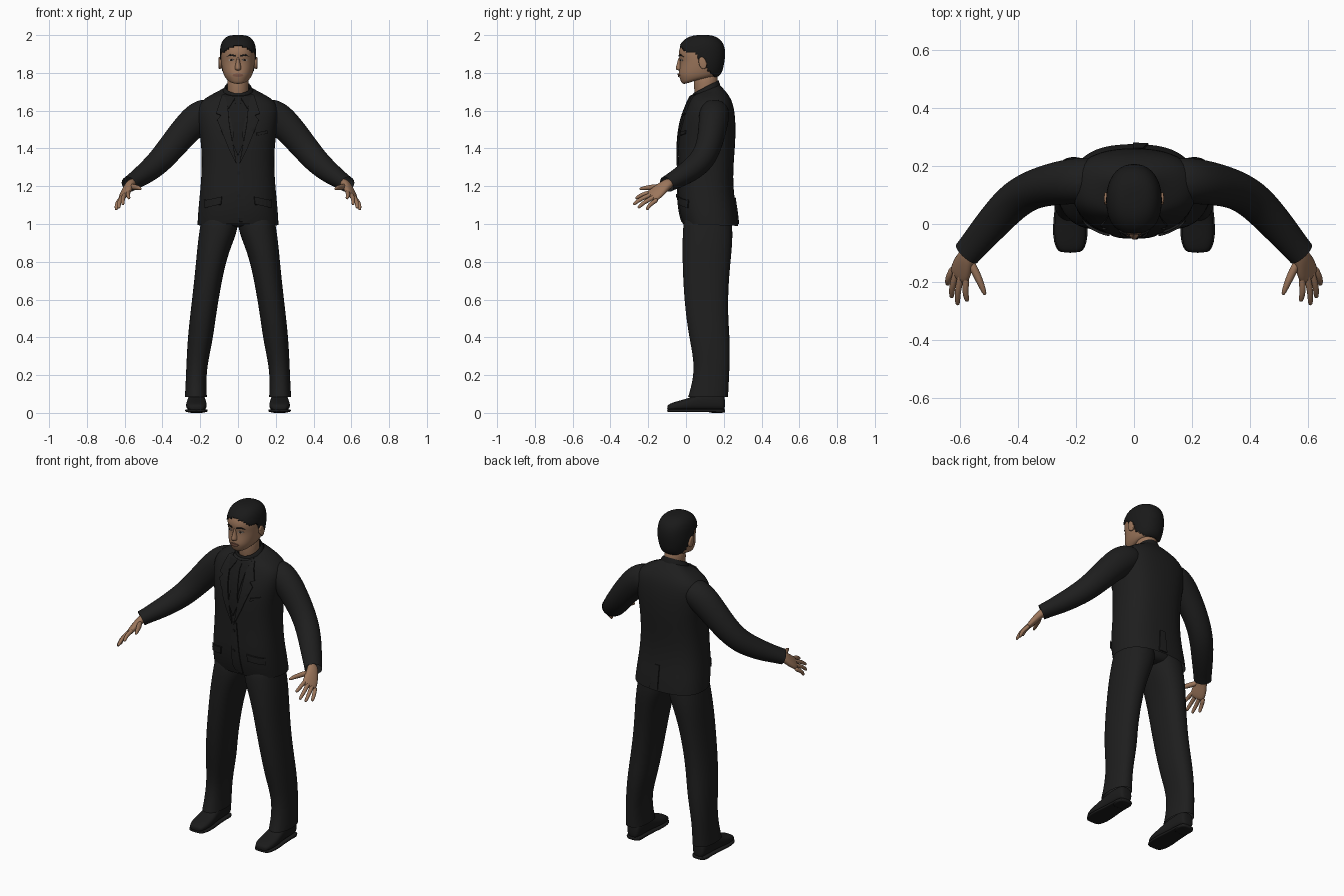
import bpy, bmesh, math
from mathutils import Vector
from mathutils.bvhtree import BVHTree

start_cube = bpy.data.objects.get("Cube")
if start_cube:
    bpy.data.objects.remove(start_cube, do_unlink=True)


def material(name, r, g, b):
    mat = bpy.data.materials.new(name)
    mat.use_nodes = True
    mat.diffuse_color = (r, g, b, 1)
    shader = next(n for n in mat.node_tree.nodes if n.type == 'BSDF_PRINCIPLED')
    shader.inputs["Base Color"].default_value = (r, g, b, 1)
    shader.inputs["Roughness"].default_value = 0.8
    return mat


SKIN = material("brown skin", 0.33, 0.18, 0.105)
LIP = material("dark lip", 0.22, 0.10, 0.065)
EYE = material("eye white", 0.35, 0.30, 0.26)
IRIS = material("dark iris", 0.02, 0.013, 0.01)
HAIR = material("black hair", 0.01, 0.01, 0.01)
SUIT = material("black suit cloth", 0.013, 0.013, 0.013)
SHIRT = material("black shirt cloth", 0.011, 0.011, 0.011)
SHOE = material("black leather", 0.011, 0.011, 0.011)


def ring(center, u, v, power=2.0, count=20):
    """Superellipse section spanned by half axes u and v."""
    points = []
    for i in range(count):
        a = math.tau * i / count
        c, s = math.cos(a), math.sin(a)
        points.append(Vector(center)
                      + Vector(u) * math.copysign(abs(c) ** (2 / power), c)
                      + Vector(v) * math.copysign(abs(s) ** (2 / power), s))
    return points


def level_ring(z_front, z_back, x0, x1, y0, y1, power=2.0):
    """Near-horizontal section between the given limits."""
    return ring(((x0 + x1) / 2, (y0 + y1) / 2, (z_front + z_back) / 2),
                ((x1 - x0) / 2, 0, 0),
                (0, (y1 - y0) / 2, (z_back - z_front) / 2), power)


def centred(rows, power=2.0):
    return [level_ring(zf, zb, -w, w, y0, y1, power) for zf, zb, w, y0, y1 in rows]


def tube(path, side, power=2.0, count=12):
    """Sections along a path of (x, y, z, half width, half thickness)."""
    pts = [Vector(p[:3]) for p in path]
    rings = []
    for i, p in enumerate(path):
        tangent = (pts[min(i + 1, len(pts) - 1)] - pts[max(i - 1, 0)]).normalized()
        u = Vector(side)
        u = (u - tangent * u.dot(tangent)).normalized()
        rings.append(ring(pts[i], u * p[3], tangent.cross(u) * p[4], power, count))
    return rings


def build(name, lofts, mat, mirror=False, caps=(True, True), levels=2):
    """Skin one or more stacks of sections into a smooth object."""
    bm = bmesh.new()
    for rings in lofts:
        loops = [[bm.verts.new(p) for p in r] for r in rings]
        n = len(loops[0])
        for a, b in zip(loops, loops[1:]):
            for i in range(n):
                j = (i + 1) % n
                bm.faces.new((a[i], a[j], b[j], b[i]))
        if caps[0]:
            bm.faces.new(loops[0][::-1])
        if caps[1]:
            bm.faces.new(loops[-1])
    bmesh.ops.recalc_face_normals(bm, faces=bm.faces)
    return finish(name, bm, mat, mirror, levels)


def finish(name, bm, mat, mirror=False, levels=0, thickness=0.0, offset=0.0, smooth=True):
    mesh = bpy.data.meshes.new(name)
    bm.to_mesh(mesh)
    bm.free()
    mesh.materials.clear()
    mesh.materials.append(mat)
    for poly in mesh.polygons:
        poly.use_smooth = smooth
    obj = bpy.data.objects.new(name, mesh)
    bpy.context.scene.collection.objects.link(obj)
    if mirror:
        obj.modifiers.new("mirror", 'MIRROR').use_mirror_merge = False
    if levels:
        sub = obj.modifiers.new("smooth", 'SUBSURF')
        sub.levels = sub.render_levels = levels
    if thickness:
        solid = obj.modifiers.new("thickness", 'SOLIDIFY')
        solid.thickness, solid.offset = thickness, offset
    return obj


def plate(name, outline, target, mat, mirror=True, lift=0.002, step=0.02, facing=-1, thick=0.008):
    """Thin panel drawn in x and z, draped over the front or back of a part."""
    bpy.context.view_layer.update()
    tree = BVHTree.FromObject(target, bpy.context.evaluated_depsgraph_get())
    bm = bmesh.new()
    bm.faces.new([bm.verts.new((x, 0, z)) for x, z in outline])
    for axis, normal in ((0, (1, 0, 0)), (1, (0, 0, 1))):
        low, high = min(p[axis] for p in outline), max(p[axis] for p in outline)
        for k in range(1, math.ceil((high - low) / step)):
            bmesh.ops.bisect_plane(bm, geom=bm.verts[:] + bm.edges[:] + bm.faces[:],
                                   plane_co=Vector(normal) * (low + k * step), plane_no=normal)
    bmesh.ops.triangulate(bm, faces=bm.faces)
    for v in bm.verts:
        hit = tree.ray_cast(Vector((v.co.x, facing, v.co.z)), Vector((0, -facing, 0)))[0]
        if hit is None:
            hit = tree.find_nearest(Vector((v.co.x, 0.05, v.co.z)))[0]
        v.co.y = hit.y + facing * lift
    return finish(name, bm, mat, mirror, thickness=thick, smooth=False)


def almond(x, z, w, h, count=10):
    return [(x + w * math.cos(math.tau * i / count), z + h * math.sin(math.tau * i / count))
            for i in range(count)]


# Jacket body
jacket = build("jacket", [centred([
    (1.0, 0.99, 0.217, -0.018, 0.278), (1.06, 1.06, 0.214, -0.036, 0.272),
    (1.15, 1.15, 0.205, -0.046, 0.256), (1.25, 1.25, 0.196, -0.043, 0.25),
    (1.35, 1.35, 0.193, -0.043, 0.256), (1.45, 1.45, 0.2, -0.043, 0.264),
    (1.55, 1.55, 0.218, -0.027, 0.264), (1.62, 1.625, 0.22, 0.0, 0.254),
    (1.66, 1.67, 0.18, 0.018, 0.236), (1.68, 1.705, 0.125, 0.03, 0.21),
    (1.68, 1.735, 0.08, 0.04, 0.18)], 2.5)], SUIT, caps=(False, False))

# Sleeves, bent forward at the elbow
build("sleeves", [tube([
    (0.11, 0.15, 1.61, 0.08, 0.07), (0.2, 0.15, 1.575, 0.082, 0.09),
    (0.27, 0.14, 1.505, 0.076, 0.083), (0.35, 0.122, 1.41, 0.068, 0.074),
    (0.42, 0.08, 1.325, 0.068, 0.068), (0.5, -0.01, 1.26, 0.06, 0.057),
    (0.555, -0.075, 1.225, 0.052, 0.045), (0.578, -0.102, 1.21, 0.05, 0.043)],
    (0.3, 1, 0), count=16)], SUIT, mirror=True, caps=(True, False))

# Trousers
build("trouser_legs", [[level_ring(z, z, *limits, 2.3) for z, *limits in (
    (1.08, 0.0, 0.185, -0.005, 0.235), (0.98, -0.004, 0.203, -0.018, 0.248),
    (0.9, 0.028, 0.214, -0.02, 0.247), (0.8, 0.064, 0.223, -0.02, 0.237),
    (0.65, 0.094, 0.238, -0.014, 0.224), (0.5, 0.118, 0.256, 0.0, 0.224),
    (0.38, 0.134, 0.268, 0.02, 0.234), (0.25, 0.163, 0.274, 0.045, 0.232),
    (0.15, 0.168, 0.278, 0.03, 0.227), (0.085, 0.164, 0.282, 0.01, 0.224))]],
    SUIT, mirror=True, caps=(True, False))
build("trouser_seat", [centred([
    (0.985, 0.975, 0.09, 0.03, 0.2), (1.0, 1.0, 0.17, -0.005, 0.235),
    (1.1, 1.1, 0.185, -0.01, 0.235)], 2.4)], SUIT)

# Shoes with flat soles and heels
shoe_rows = ((-0.1, 0.03, 0.034), (-0.085, 0.046, 0.046), (-0.04, 0.057, 0.06),
             (0.02, 0.054, 0.076), (0.06, 0.048, 0.1), (0.14, 0.045, 0.11),
             (0.19, 0.042, 0.105), (0.207, 0.03, 0.085))
build("shoes", [[ring((0.22, y, h / 2 + 0.008), (w, 0, 0), (0, 0, h / 2 - 0.004), 2.6)
                 for y, w, h in shoe_rows]], SHOE, mirror=True)
build("soles", [[ring((0.22, y, 0.012), (w + 0.005, 0, 0), (0, 0, 0.008), 5)
                 for y, w, h in shoe_rows]], SHOE, mirror=True, levels=1)
build("heels", [[level_ring(z, z, 0.174, 0.266, 0.12, 0.208, 3) for z in (0, 0.004, 0.016, 0.02)]],
      SHOE, mirror=True, levels=1)

# Hands: palm, fingers and thumb
knuckles = ((0.58, -0.192, 1.166), (0.6, -0.19, 1.153), (0.617, -0.178, 1.137), (0.63, -0.163, 1.121))
tips = ((0.577, -0.268, 1.135), (0.61, -0.28, 1.103), (0.631, -0.255, 1.085), (0.645, -0.21, 1.075))
across = Vector(knuckles[0]) - Vector(knuckles[3])
hand = [tube([(0.555, -0.075, 1.225, 0.03, 0.024), (0.577, -0.11, 1.205, 0.032, 0.023),
              (0.59, -0.14, 1.178, 0.043, 0.021), (0.602, -0.172, 1.152, 0.046, 0.017),
              (0.608, -0.19, 1.138, 0.038, 0.012)], across, 2.4)]
for base, tip in zip(knuckles, tips):
    a, b = Vector(base), Vector(tip)
    root, bend = a.lerp(b, -0.25), a.lerp(b, 0.5) + Vector((0.006, -0.004, 0.006))
    hand.append(tube([(*root, 0.01, 0.01), (*a, 0.0125, 0.0125), (*bend, 0.011, 0.011),
                      (*a.lerp(b, 0.92), 0.0095, 0.009), (*b, 0.005, 0.005)], across))
hand.append(tube([(0.572, -0.12, 1.2, 0.014, 0.014), (0.548, -0.165, 1.195, 0.016, 0.015),
                  (0.53, -0.205, 1.193, 0.0125, 0.0125), (0.517, -0.238, 1.187, 0.009, 0.008),
                  (0.514, -0.246, 1.185, 0.004, 0.004)], (0, 0, 1)))
build("hands", hand, SKIN, mirror=True, levels=1)

# Head, neck, nose and ears
head = build("head", [centred([
    (1.738, 1.768, 0.03, -0.008, 0.07), (1.745, 1.775, 0.053, -0.024, 0.12),
    (1.765, 1.78, 0.067, -0.032, 0.16), (1.79, 1.795, 0.078, -0.041, 0.182),
    (1.825, 1.825, 0.086, -0.036, 0.193), (1.865, 1.865, 0.091, -0.031, 0.2),
    (1.897, 1.897, 0.092, -0.042, 0.204), (1.935, 1.935, 0.09, -0.035, 0.201),
    (1.967, 1.967, 0.08, -0.015, 0.186), (1.988, 1.988, 0.058, 0.02, 0.155),
    (1.995, 1.995, 0.028, 0.06, 0.12)], 2.2)], SKIN)
build("neck", [centred([(1.64, 1.66, 0.058, 0.05, 0.17), (1.72, 1.74, 0.057, 0.042, 0.168),
                        (1.8, 1.81, 0.06, 0.035, 0.172)])], SKIN)
build("nose", [centred([(1.888, 1.888, 0.008, -0.04, 0), (1.85, 1.85, 0.012, -0.047, 0),
                        (1.825, 1.825, 0.019, -0.057, 0), (1.812, 1.812, 0.016, -0.05, 0)])], SKIN)
build("ears", [[ring((x, 0.088, 1.852), (0, 0.021 * s, 0.004), (0, -0.008, 0.034 * s))
                for x, s in ((0.08, 0.7), (0.092, 0.9), (0.1, 1), (0.104, 0.8))]], SKIN, mirror=True, levels=1)

# Short hair, grown from the scalp above the hairline
hairline = ((-0.06, 1.955), (-0.02, 1.935), (0.0, 1.91), (0.055, 1.905), (0.06, 1.875),
            (0.105, 1.87), (0.115, 1.815), (0.15, 1.785), (0.3, 1.77))


def hairline_height(y):
    for (y0, z0), (y1, z1) in zip(hairline, hairline[1:]):
        if y <= y1:
            return z0 + (z1 - z0) * (y - y0) / (y1 - y0)
    return hairline[-1][1]


bpy.context.view_layer.update()
scalp = head.evaluated_get(bpy.context.evaluated_depsgraph_get()).to_mesh()
bm = bmesh.new()
bm.from_mesh(scalp)
bare = [f for f in bm.faces if f.calc_center_median().z < hairline_height(f.calc_center_median().y)]
bmesh.ops.delete(bm, geom=bare, context='FACES')
bm.normal_update()
for v in bm.verts:
    v.co += v.normal * 0.006
finish("hair", bm, HAIR, thickness=0.008, offset=-1)

# Face details
plate("eyes", almond(0.036, 1.868, 0.015, 0.0055), head, EYE, step=0.01, thick=0.004)
plate("irises", almond(0.036, 1.868, 0.006, 0.0055), head, IRIS, lift=0.004, step=0.01, thick=0.003)
plate("eyebrows", [(0.014, 1.886), (0.04, 1.891), (0.06, 1.885), (0.042, 1.899), (0.015, 1.894)],
      head, HAIR, step=0.01, thick=0.005)
plate("lips", almond(0, 1.788, 0.028, 0.009), head, LIP, mirror=False, lift=0.003, step=0.01)

# Collar, shirt front and tie
build("shirt_collar", [centred([(1.665, 1.73, 0.084, 0.032, 0.184), (1.682, 1.75, 0.077, 0.034, 0.178),
                                (1.692, 1.762, 0.068, 0.038, 0.172)])], SHIRT, caps=(False, False))
plate("shirt_front", [(-0.06, 1.67), (0, 1.36), (0.06, 1.67)], jacket, SHIRT, mirror=False, lift=0.001)
plate("collar_points", [(0.012, 1.672), (0.05, 1.61), (0.072, 1.685)], jacket, SHIRT, lift=0.007)
plate("tie", [(-0.02, 1.672), (-0.013, 1.63), (-0.03, 1.43), (0, 1.36), (0.03, 1.43),
              (0.013, 1.63), (0.02, 1.672)], jacket, SHIRT, mirror=False, lift=0.006)

# Lapels, pockets, buttons and seams
plate("lapels", [(0.006, 1.31), (0.05, 1.4), (0.11, 1.55), (0.09, 1.575), (0.115, 1.585),
                 (0.085, 1.68), (0.06, 1.69), (0.045, 1.52)], jacket, SUIT, lift=0.006)
plate("front_overlap", [(-0.012, 1.32), (-0.012, 1.06), (0.008, 1.012), (0.05, 1.012), (0.02, 1.32)],
      jacket, SUIT, mirror=False)
plate("pocket_flaps", [(0.085, 1.145), (0.09, 1.105), (0.175, 1.085), (0.178, 1.125)], jacket, SUIT, lift=0.005)
plate("breast_pocket", [(0.1, 1.485), (0.1, 1.468), (0.155, 1.478), (0.155, 1.495)],
      jacket, SUIT, mirror=False, lift=0.004)
for label, height in (("upper", 1.27), ("lower", 1.15)):
    plate(label + "_button", almond(0.004, height, 0.009, 0.009), jacket, SHOE, mirror=False, lift=0.007)
plate("back_vent", [(-0.004, 1.14), (-0.004, 1.0), (0.05, 1.0), (0.03, 1.14)],
      jacket, SUIT, mirror=False, facing=1)
